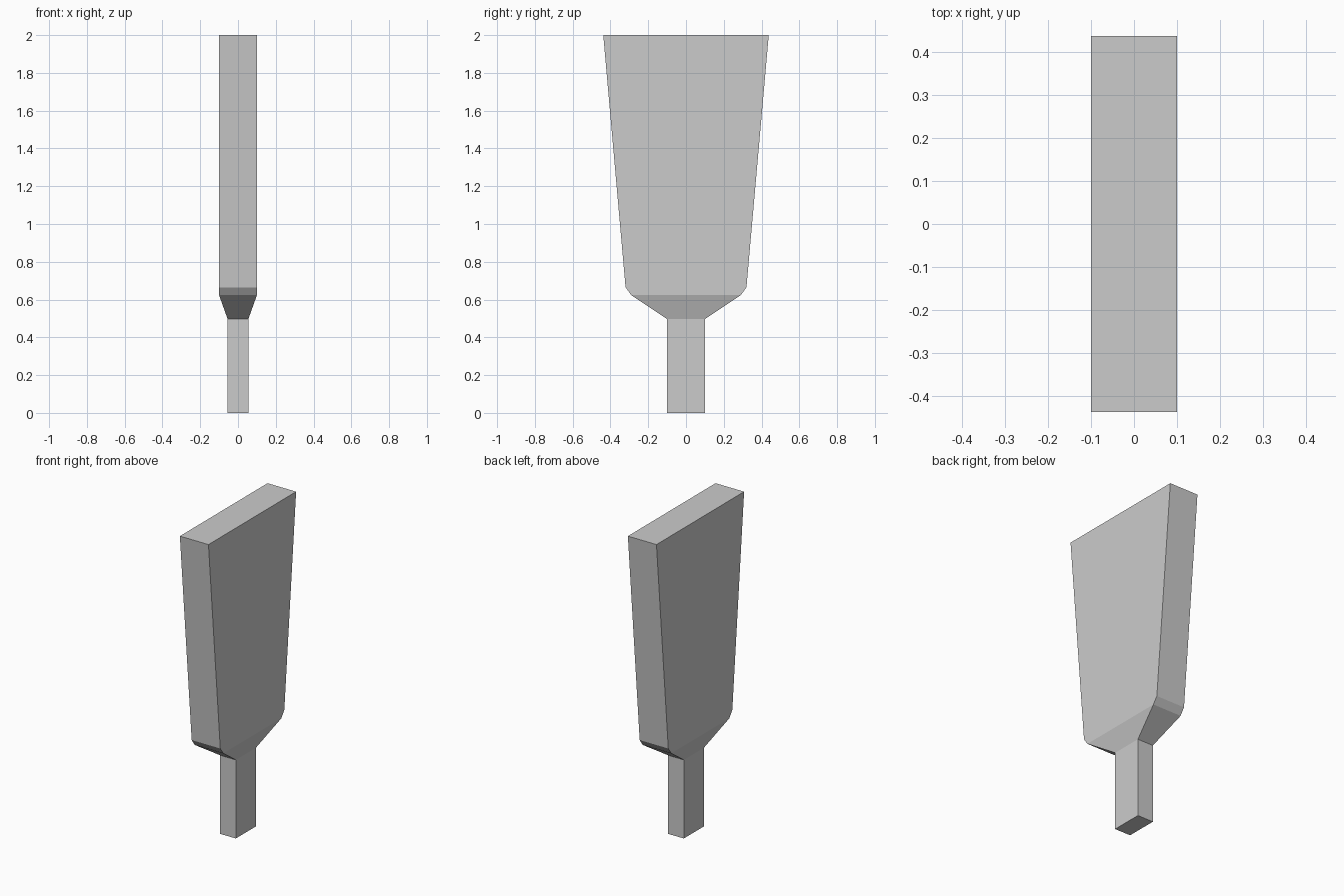
import bpy
import bmesh

if "Cube" in bpy.data.objects:
    bpy.data.objects.remove(bpy.data.objects["Cube"])


def loft(name, sections):
    """Skin a stack of centred rectangles given as (z, half_x, half_y)."""
    bm = bmesh.new()
    rings = [[bm.verts.new((sx * hx, sy * hy, z))
              for sx, sy in ((-1, -1), (1, -1), (1, 1), (-1, 1))]
             for z, hx, hy in sections]
    for low, high in zip(rings, rings[1:]):
        for i in range(4):
            j = (i + 1) % 4
            bm.faces.new((low[i], low[j], high[j], high[i]))
    bm.faces.new(rings[0][::-1])
    bm.faces.new(rings[-1])
    bmesh.ops.recalc_face_normals(bm, faces=bm.faces)
    mesh = bpy.data.meshes.new(name)
    bm.to_mesh(mesh)
    bm.free()
    obj = bpy.data.objects.new(name, mesh)
    bpy.context.collection.objects.link(obj)
    return obj


# One continuous solid: handle, flared shoulder, chamfer, widening blade
loft("paddle", [
    (0.0, 0.055, 0.10),
    (0.497, 0.055, 0.10),
    (0.623, 0.10, 0.29),
    (0.665, 0.10, 0.32),
    (2.0, 0.10, 0.438),
])
